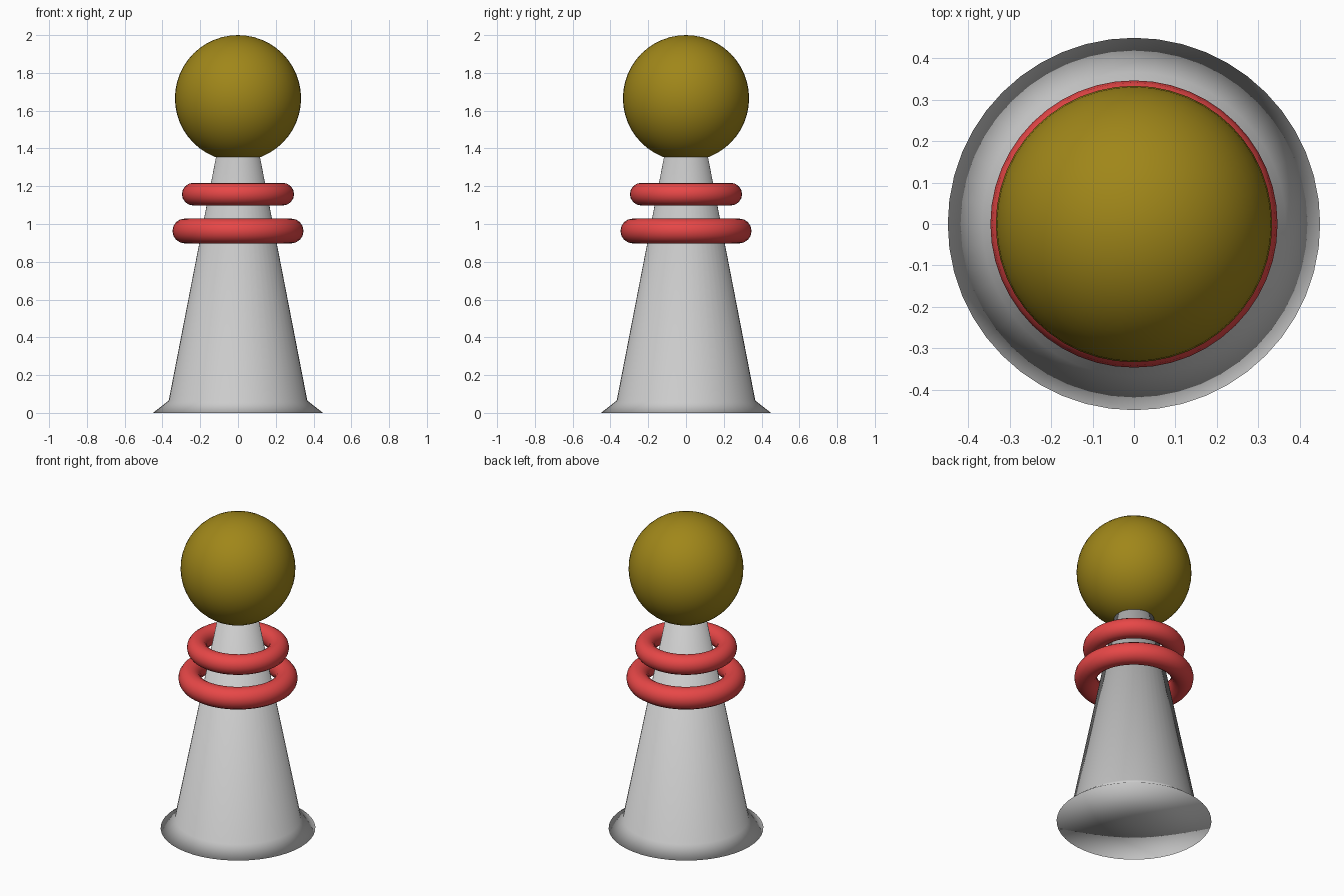
import bpy, bmesh, math

if "Cube" in bpy.data.objects:
    bpy.data.objects.remove(bpy.data.objects["Cube"])


def material(name, rgb):
    m = bpy.data.materials.new(name)
    m.diffuse_color = (*rgb, 1)
    m.use_nodes = True
    m.node_tree.nodes["Principled BSDF"].inputs["Base Color"].default_value = m.diffuse_color
    return m


def finish(obj, name, mat=None):
    # fully smooth shading on every part
    obj.name = name
    if mat:
        obj.data.materials.append(mat)
    for p in obj.data.polygons:
        p.use_smooth = True


def lathe(name, profile, sides):
    # spin an (r, z) profile that starts and ends on the axis
    bm = bmesh.new()
    verts = [bm.verts.new((r, 0, z)) for r, z in profile]
    edges = [bm.edges.new(pair) for pair in zip(verts, verts[1:])]
    bmesh.ops.spin(bm, geom=verts + edges, cent=(0, 0, 0), axis=(0, 0, 1),
                   angle=math.tau, steps=sides, use_duplicate=False)
    bmesh.ops.remove_doubles(bm, verts=bm.verts, dist=1e-4)
    bmesh.ops.recalc_face_normals(bm, faces=bm.faces)
    mesh = bpy.data.meshes.new(name)
    bm.to_mesh(mesh)
    bm.free()
    obj = bpy.data.objects.new(name, mesh)
    bpy.context.collection.objects.link(obj)
    finish(obj, name)


olive = material("olive", (0.35, 0.24, 0.01))
red = material("red", (0.8, 0.063, 0.063))

# tapered body with softly blended flared foot
lathe("body", [(0, 0), (0.45, 0), (0.367, 0.065), (0.116, 1.357), (0, 1.357)], 48)

# ball on top
bpy.ops.mesh.primitive_uv_sphere_add(segments=48, ring_count=24, radius=0.334,
                                     location=(0, 0, 1.666))
finish(bpy.context.object, "ball", olive)

# loose collar rings around the neck
for name, z, major, minor in (("lower_ring", 0.963, 0.281, 0.066),
                              ("upper_ring", 1.158, 0.237, 0.06)):
    bpy.ops.mesh.primitive_torus_add(major_radius=major, minor_radius=minor,
                                     major_segments=48, minor_segments=16,
                                     location=(0, 0, z))
    finish(bpy.context.object, name, red)
